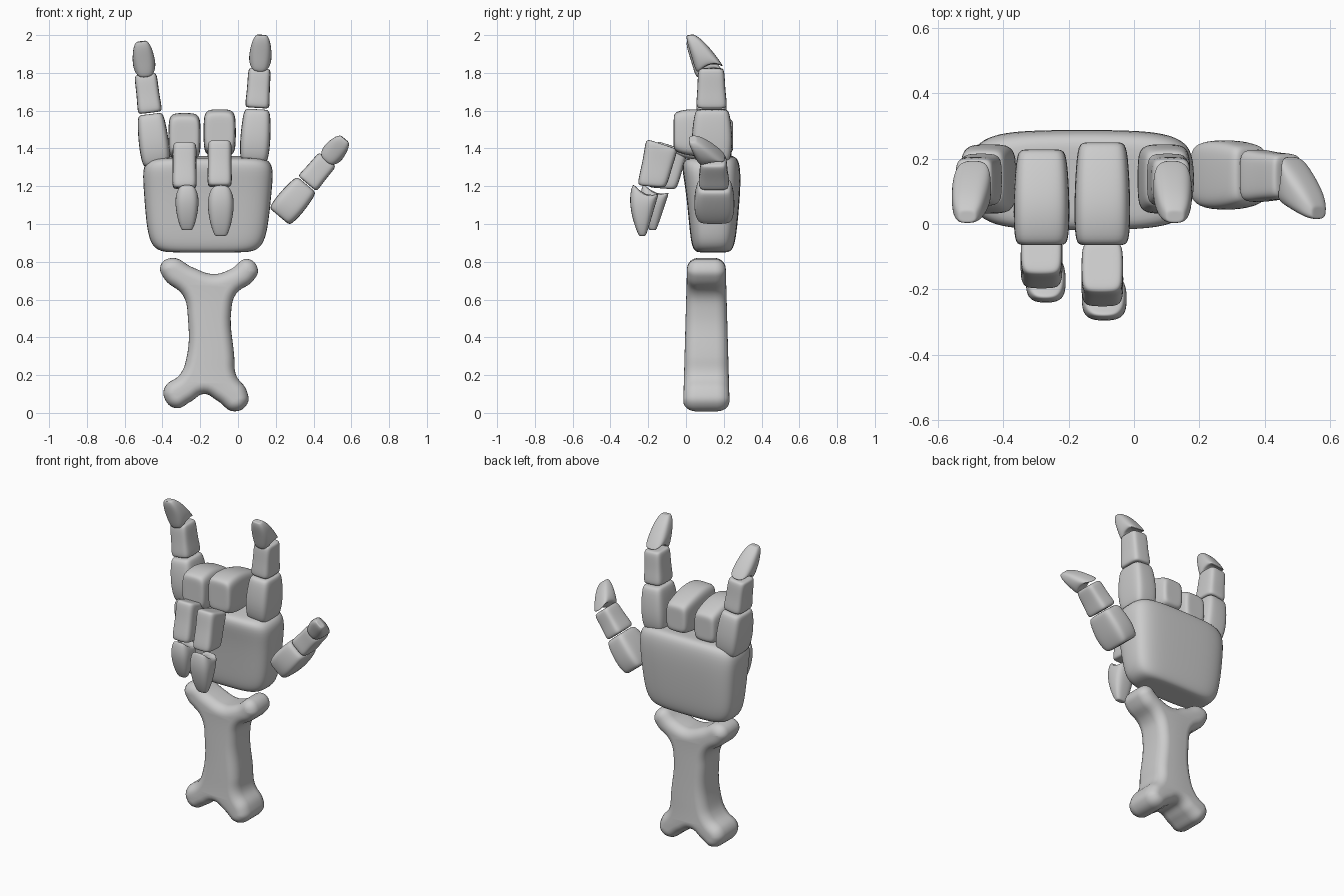
import bpy, bmesh
from math import sin, cos, pi, radians, copysign

if "Cube" in bpy.data.objects:
    bpy.data.objects.remove(bpy.data.objects["Cube"])

N = 16


def sup(v, n):
    return copysign(abs(v) ** (2 / n), v)


def lerp(a, b, t):
    return tuple(p + (q - p) * t for p, q in zip(a, b))


# Lofted rounded block. Ring = (front y, front z, back y, back z, half width)
def loft(name, rings, place, n=4.5, bow=0.0, ease=0.15):
    first, last = rings[0], rings[-1]
    seq = [(first, .5, bow), (first, .86, bow), (lerp(first, rings[1], ease), 1, bow * .9)]
    seq += [(r, 1, 0) for r in rings[1:-1]]
    seq += [(lerp(last, rings[-2], ease), 1, 0), (last, .86, 0), (last, .5, 0)]
    bm = bmesh.new()
    loops = []
    for (fy, fz, by, bz, w), k, b in seq:
        loop = []
        for i in range(N):
            a = 2 * pi * (i + .5) / N
            x = sup(cos(a), n) * w * k
            t = sup(sin(a), n) * k
            y = (fy + by) / 2 + t * (by - fy) / 2
            z = (fz + bz) / 2 + t * (bz - fz) / 2 + b * (1 - t * t)
            loop.append(bm.verts.new(place(x, y, z)))
        loops.append(loop)
    for a, b in zip(loops, loops[1:]):
        for i in range(N):
            j = (i + 1) % N
            bm.faces.new((a[i], a[j], b[j], b[i]))
    bm.faces.new(loops[0])
    bm.faces.new(loops[-1])
    bmesh.ops.recalc_face_normals(bm, faces=bm.faces)
    for f in bm.faces:
        f.smooth = True
    me = bpy.data.meshes.new(name)
    bm.to_mesh(me)
    bm.free()
    ob = bpy.data.objects.new(name, me)
    bpy.context.collection.objects.link(ob)
    sub = ob.modifiers.new("smooth", 'SUBSURF')
    sub.levels = sub.render_levels = 2
    return ob


# Palm, wider at the knuckles
loft("palm", [(.03, .85, .255, .85, .295), (.015, 1.0, .275, 1.0, .328),
              (-.005, 1.2, .292, 1.2, .345), (-.035, 1.345, .288, 1.365, .355)],
     lambda x, y, z: (x - .158 - .012 * (1.35 - z), y, z), n=4, ease=.3)


# Straight finger: two joints and a hooked tip, leaning by an angle
def straight_finger(name, bx, bz, angle, length=1.0, dy=0.0):
    c, s = cos(radians(angle)), sin(radians(angle))

    def place(x, y, z):
        z *= length
        return (bx + x * c + z * s, y + dy, bz - x * s + z * c)

    loft(name + "_lower", [(.045, -.01, .235, -.01, .074), (.025, .1, .25, .1, .083),
                           (.045, .268, .232, .268, .072)], place)
    loft(name + "_middle", [(.05, .275, .222, .275, .068), (.06, .37, .208, .37, .06),
                            (.062, .485, .205, .485, .062)], place)
    loft(name + "_tip", [(.055, .45, .205, .485, .058), (.028, .55, .155, .56, .062),
                         (.004, .625, .092, .632, .05), (.002, .66, .045, .664, .03)],
         place, n=3, bow=.045)


straight_finger("index_finger", .085, 1.34, 3.5)
straight_finger("little_finger", -.432, 1.32, -7, .985)
straight_finger("thumb", .225, 1.045, 40, .8, .012)


# Curled finger: lower joint points forward, the rest hangs down
def curled_finger(name, cx, dy, dz, tip_x, tip_scale):
    loft(name + "_lower", [(.25 - dy * .4, 1.37 + dz, .25 - dy * .4, 1.56 + dz, .078),
                           (.06, 1.35 + dz, .06, 1.618 + dz, .088),
                           (-.065, 1.38 + dz, -.065, 1.597 + dz, .084)],
         lambda x, y, z: (cx + x, y, z))
    loft(name + "_middle", [(-.215, 1.452, -.04, 1.395, .067), (-.228, 1.34, -.07, 1.31, .062),
                            (-.262, 1.205, -.102, 1.192, .068)],
         lambda x, y, z: (cx + x, y + dy, z + dz * .5))
    loft(name + "_tip", [(-.285, 1.225, -.14, 1.17, .064), (-.303, 1.12, -.165, 1.09, .073),
                         (-.28, 1.01, -.188, 1.01, .06), (-.25, .937, -.212, .937, .034)],
         lambda x, y, z: (tip_x + x * tip_scale, y + dy, 1.215 + (z - 1.215) * tip_scale),
         n=3, bow=-.045)


curled_finger("middle_finger", -.097, 0, 0, -.091, 1)
curled_finger("ring_finger", -.283, .055, -.02, -.27, .89)

# Forearm bone: filled outline with rounded edges
outline = [(-.385, .14), (-.39, .08), (-.33, .025), (-.25, .06), (-.18, .1), (-.11, .065),
           (-.02, .008), (.05, .05), (.045, .12), (-.01, .2), (-.02, .3), (-.035, .55),
           (-.01, .63), (.08, .7), (.105, .76), (.05, .815), (-.04, .76), (-.13, .735),
           (-.24, .77), (-.35, .82), (-.41, .78), (-.39, .71), (-.29, .62), (-.265, .5),
           (-.275, .28), (-.31, .2)]
cu = bpy.data.curves.new("forearm_bone", 'CURVE')
cu.dimensions = '2D'
cu.fill_mode = 'BOTH'
cu.resolution_u = 6
cu.extrude, cu.bevel_depth, cu.offset, cu.bevel_resolution = .045, .055, -.055, 5
sp = cu.splines.new('BEZIER')
sp.bezier_points.add(len(outline) - 1)
for p, (x, z) in zip(sp.bezier_points, outline):
    p.co = (x, z, 0)
    p.handle_left_type = p.handle_right_type = 'AUTO'
sp.use_cyclic_u = True
bone = bpy.data.objects.new("forearm_bone", cu)
bpy.context.collection.objects.link(bone)
bpy.context.view_layer.objects.active = bone
bone.select_set(True)
bpy.ops.object.convert(target='MESH')
bone = bpy.context.object

# Stand it up and thicken it toward the bottom
bm = bmesh.new()
bm.from_mesh(bone.data)
bmesh.ops.remove_doubles(bm, verts=bm.verts, dist=.0005)
for v in bm.verts:
    x, z, t = v.co
    v.co = (x, .108 + t * (1.24 - .28 * z), z)
bmesh.ops.recalc_face_normals(bm, faces=bm.faces)
bm.to_mesh(bone.data)
bm.free()
bpy.ops.object.shade_smooth_by_angle(angle=radians(40))
